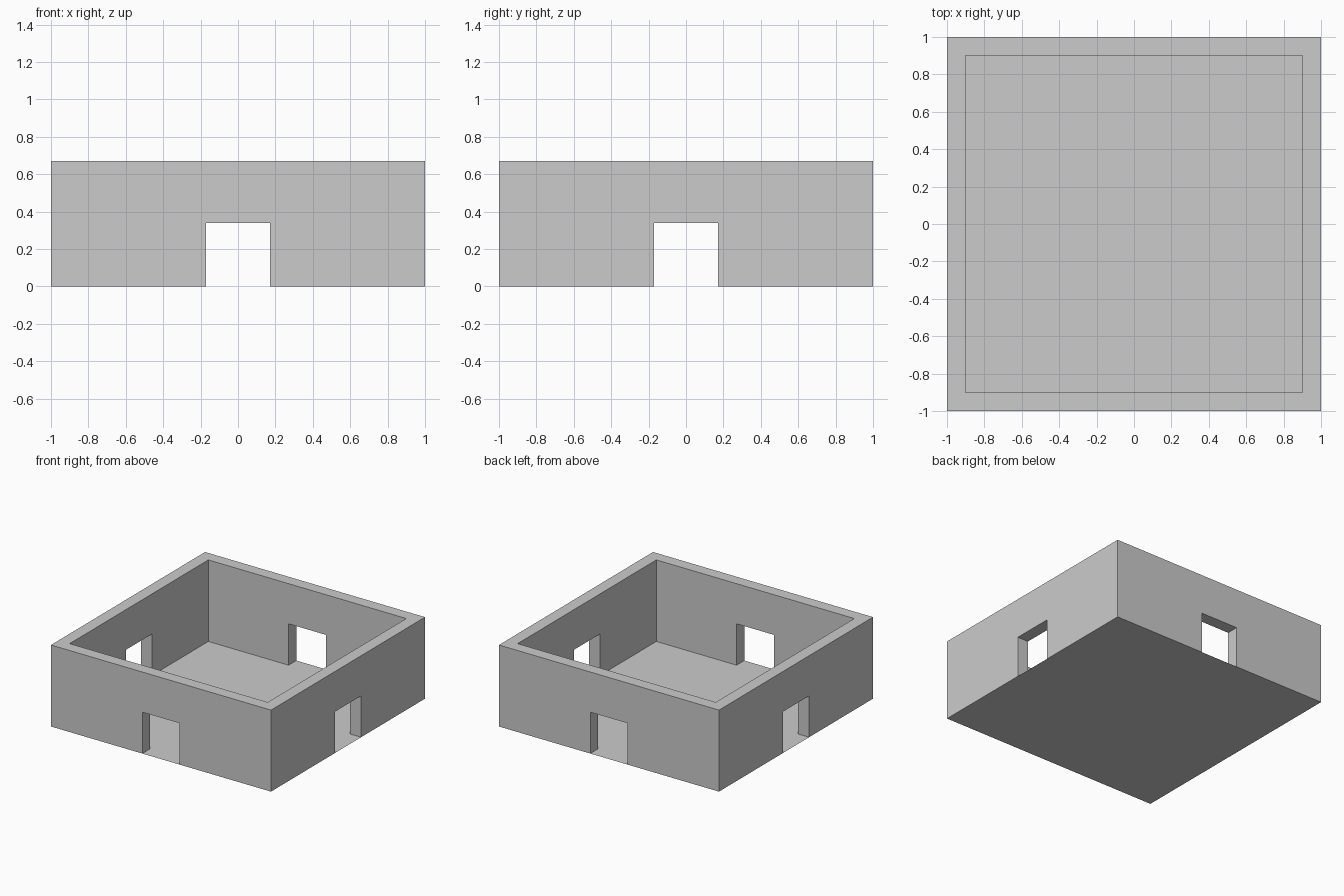
import bpy, bmesh
from math import pi
from mathutils import Matrix

if "Cube" in bpy.data.objects:
    bpy.data.objects.remove(bpy.data.objects["Cube"])

HALF, INNER, HEIGHT = 1.0, 0.9, 0.67
DOOR_HALF, DOOR_TOP = 0.17, 0.34


def add_object(name, bm):
    mesh = bpy.data.meshes.new(name)
    bm.to_mesh(mesh)
    bm.free()
    obj = bpy.data.objects.new(name, mesh)
    bpy.context.collection.objects.link(obj)
    return obj


def wall_outline(half):
    """Wall elevation (x, z) with a doorway notch in the bottom edge."""
    d, t, h = DOOR_HALF, DOOR_TOP, HEIGHT
    return [(-half, 0), (-d, 0), (-d, t), (d, t), (d, 0), (half, 0), (half, h), (-half, h)]


# Four mitred walls, each with a doorway
bm = bmesh.new()
for k in range(4):
    turn = Matrix.Rotation(k * pi / 2, 4, 'Z')
    outer, inner = [
        [bm.verts.new(turn @ Matrix.Translation((x, -half, z)).translation)
         for x, z in wall_outline(half)]
        for half in (HALF, INNER)]
    bm.faces.new(outer)
    bm.faces.new(inner[::-1])
    # Door jambs, lintel and wall top
    for i in (1, 2, 3, 6):
        j = i + 1
        bm.faces.new((outer[j], outer[i], inner[i], inner[j]))
bmesh.ops.remove_doubles(bm, verts=bm.verts[:], dist=1e-4)
add_object("walls", bm)

# Thin floor sheet
bm = bmesh.new()
bmesh.ops.create_grid(bm, x_segments=1, y_segments=1, size=HALF)
add_object("floor", bm)
